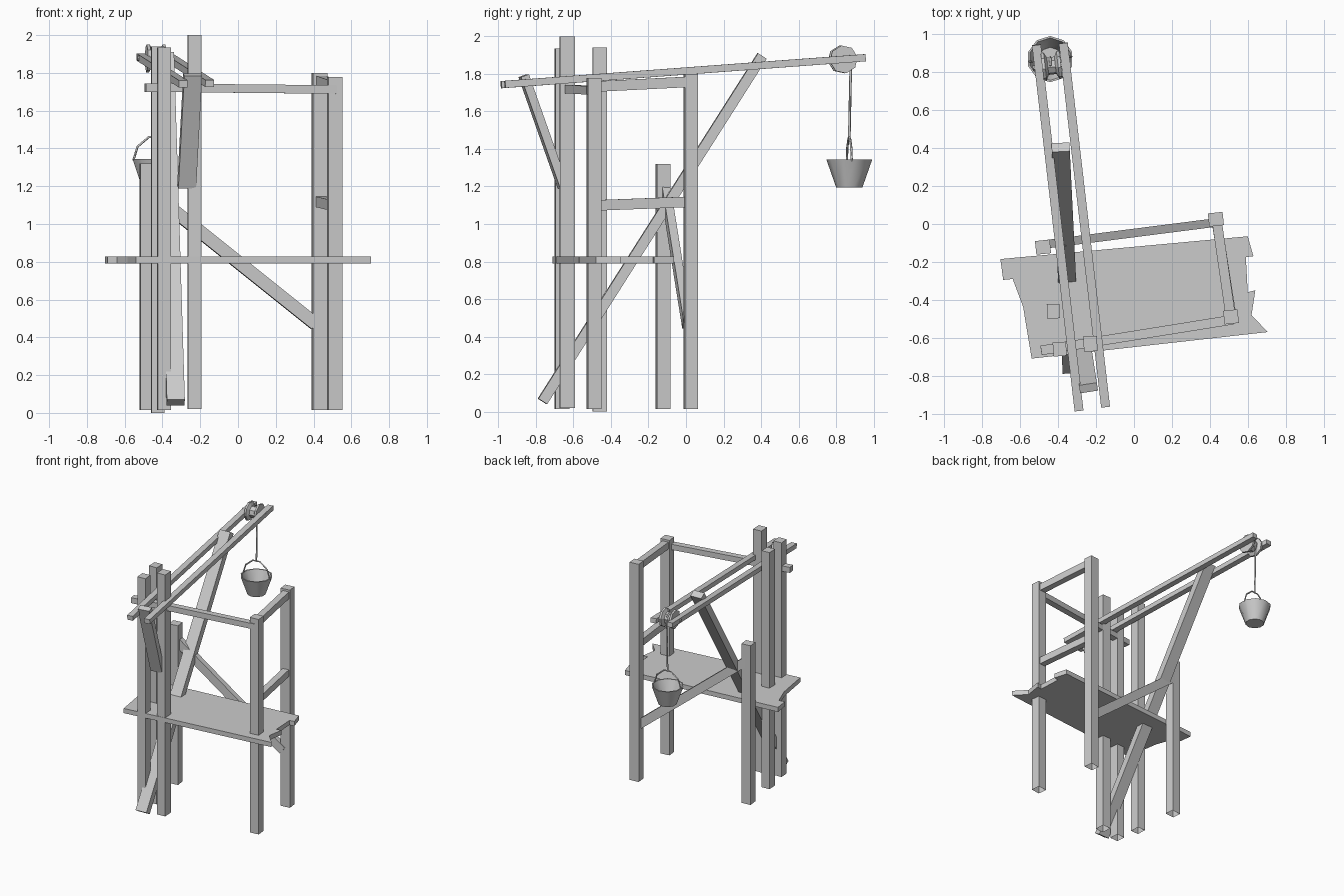
import bpy, bmesh
from math import radians, cos, sin, pi
from mathutils import Vector, Matrix

if "Cube" in bpy.data.objects:
    bpy.data.objects.remove(bpy.data.objects["Cube"])


def add_object(name, bm):
    bmesh.ops.recalc_face_normals(bm, faces=bm.faces)
    me = bpy.data.meshes.new(name)
    bm.to_mesh(me)
    bm.free()
    ob = bpy.data.objects.new(name, me)
    bpy.context.collection.objects.link(ob)
    return ob


def post(name, x, y, z0, z1, sx, sy, turn=0):
    """Upright timber with an open lower end."""
    bm = bmesh.new()
    m = (Matrix.Translation((x, y, (z0 + z1) / 2)) @ Matrix.Rotation(radians(turn), 4, 'Z')
         @ Matrix.Diagonal((sx, sy, z1 - z0, 1)))
    bmesh.ops.create_cube(bm, size=1, matrix=m)
    bmesh.ops.recalc_face_normals(bm, faces=bm.faces)
    bottom = [f for f in bm.faces if f.normal.z < -0.9]
    bmesh.ops.delete(bm, geom=bottom, context='FACES_ONLY')
    return add_object(name, bm)


def beam(name, p, q, width, height):
    """Timber between two points; width is measured horizontally."""
    p, q = Vector(p), Vector(q)
    d = (q - p).normalized()
    side = d.cross(Vector((0, 0, 1))).normalized()
    up = side.cross(d)
    rot = Matrix((side, d, up)).transposed().to_4x4()
    bm = bmesh.new()
    m = (Matrix.Translation((p + q) / 2) @ rot
         @ Matrix.Diagonal((width, (q - p).length, height, 1)))
    bmesh.ops.create_cube(bm, size=1, matrix=m)
    return add_object(name, bm)


def lathe(name, profile, sides, matrix, phase=0.0):
    """Revolve (radius, height) points around z, capping the ends."""
    bm = bmesh.new()
    rings = [[bm.verts.new((r * cos(phase + 2 * pi * i / sides),
                            r * sin(phase + 2 * pi * i / sides), h))
              for i in range(sides)] for r, h in profile]
    for a, b in zip(rings, rings[1:]):
        for i in range(sides):
            j = (i + 1) % sides
            bm.faces.new((a[i], a[j], b[j], b[i]))
    bm.faces.new(rings[0][::-1])
    bm.faces.new(rings[-1])
    bm.transform(matrix)
    return add_object(name, bm)


def rod(name, points, radius):
    cu = bpy.data.curves.new(name, 'CURVE')
    cu.dimensions = '3D'
    cu.bevel_depth = radius
    cu.bevel_resolution = 0
    cu.use_fill_caps = True
    sp = cu.splines.new('POLY')
    sp.points.add(len(points) - 1)
    for pt, co in zip(sp.points, points):
        pt.co = (*co, 1)
    ob = bpy.data.objects.new(name, cu)
    bpy.context.collection.objects.link(ob)
    return ob


# Upright posts
post("back_left_post", -0.48, -0.122, 0.015, 1.32, 0.078, 0.072, 6)
post("inner_left_post", -0.425, -0.46, 0.0, 1.94, 0.068, 0.076, 2)
post("front_left_post", -0.392, -0.66, 0.015, 1.935, 0.07, 0.074, 4)
post("tall_front_post", -0.23, -0.632, 0.02, 2.0, 0.072, 0.08, 3)
post("front_right_post", 0.512, -0.49, 0.015, 1.778, 0.076, 0.072, 6)
post("back_right_post", 0.432, 0.025, 0.015, 1.80, 0.078, 0.07, 6)

# Rails and side brace
beam("front_rail", (-0.49, -0.667, 1.722), (0.52, -0.505, 1.712), 0.05, 0.045)
beam("right_top_rail", (0.51, -0.49, 1.732), (0.435, 0.03, 1.758), 0.052, 0.056)
beam("right_middle_rail", (0.51, -0.46, 1.10), (0.435, 0.02, 1.118), 0.052, 0.056)
beam("back_brace", (-0.49, -0.11, 1.19), (0.41, 0.005, 0.47), 0.045, 0.068)

# Platform with ragged ends
outline = [(-0.705, -0.185), (0.60, -0.065), (0.63, -0.17), (0.59, -0.175),
           (0.60, -0.36), (0.64, -0.35), (0.62, -0.48), (0.705, -0.57),
           (-0.54, -0.71), (-0.585, -0.437), (-0.64, -0.29), (-0.69, -0.295)]
bm = bmesh.new()
face = bm.faces.new([bm.verts.new((x, y, 0.79)) for x, y in outline])
ext = bmesh.ops.extrude_face_region(bm, geom=[face], use_keep_orig=True)
for v in ext["geom"]:
    if isinstance(v, bmesh.types.BMVert):
        v.co.z = 0.828
add_object("platform", bm)

# Crane arm and its braces
beam("arm_left", (-0.29, -0.985, 1.742), (-0.515, 0.945, 1.885), 0.047, 0.038)
beam("arm_right", (-0.15, -0.965, 1.744), (-0.373, 0.955, 1.886), 0.047, 0.038)
beam("long_brace", (-0.33, -0.765, 0.055), (-0.387, 0.405, 1.895), 0.095, 0.055)
beam("short_brace", (-0.272, -0.655, 1.195), (-0.24, -0.865, 1.79), 0.095, 0.045)

# Pulley wheel between the arms
side = Vector((0.993, 0.115, 0))
hub = Vector((-0.435, 0.835, 1.877))
turn = side.to_track_quat('Z', 'Y').to_matrix().to_4x4()
place = Matrix.Translation(hub) @ turn
lathe("pulley", [(0.075, -0.05), (0.075, -0.034), (0.047, -0.02),
                 (0.047, 0.02), (0.075, 0.034), (0.075, 0.05)], 8, place, radians(10))
lathe("axle", [(0.014, -0.1), (0.014, 0.1)], 8, place)

# Rope, bucket and handle
cx, cy = -0.442, 0.87
rod("rope", [(cx, cy - 0.035, 1.928), (cx, cy, 1.91), (cx, cy + 0.01, 1.87),
             (cx, cy + 0.007, 1.80), (cx, cy, 1.455)], 0.007)
rim = Vector((cx, cy, 0))
rod("bucket_handle", [tuple(rim + side * s + Vector((0, 0, z))) for s, z in
                      [(-0.113, 1.335), (-0.09, 1.41), (-0.03, 1.46),
                       (0.03, 1.46), (0.09, 1.41), (0.113, 1.335)]], 0.006)
bucket = lathe("bucket", [(0.07, 1.195), (0.122, 1.343), (0.112, 1.343), (0.062, 1.207)],
               10, Matrix.Translation((cx, cy, 0)), radians(18))
bpy.context.view_layer.objects.active = bucket
bucket.select_set(True)
bpy.ops.object.shade_smooth_by_angle(angle=radians(45))
